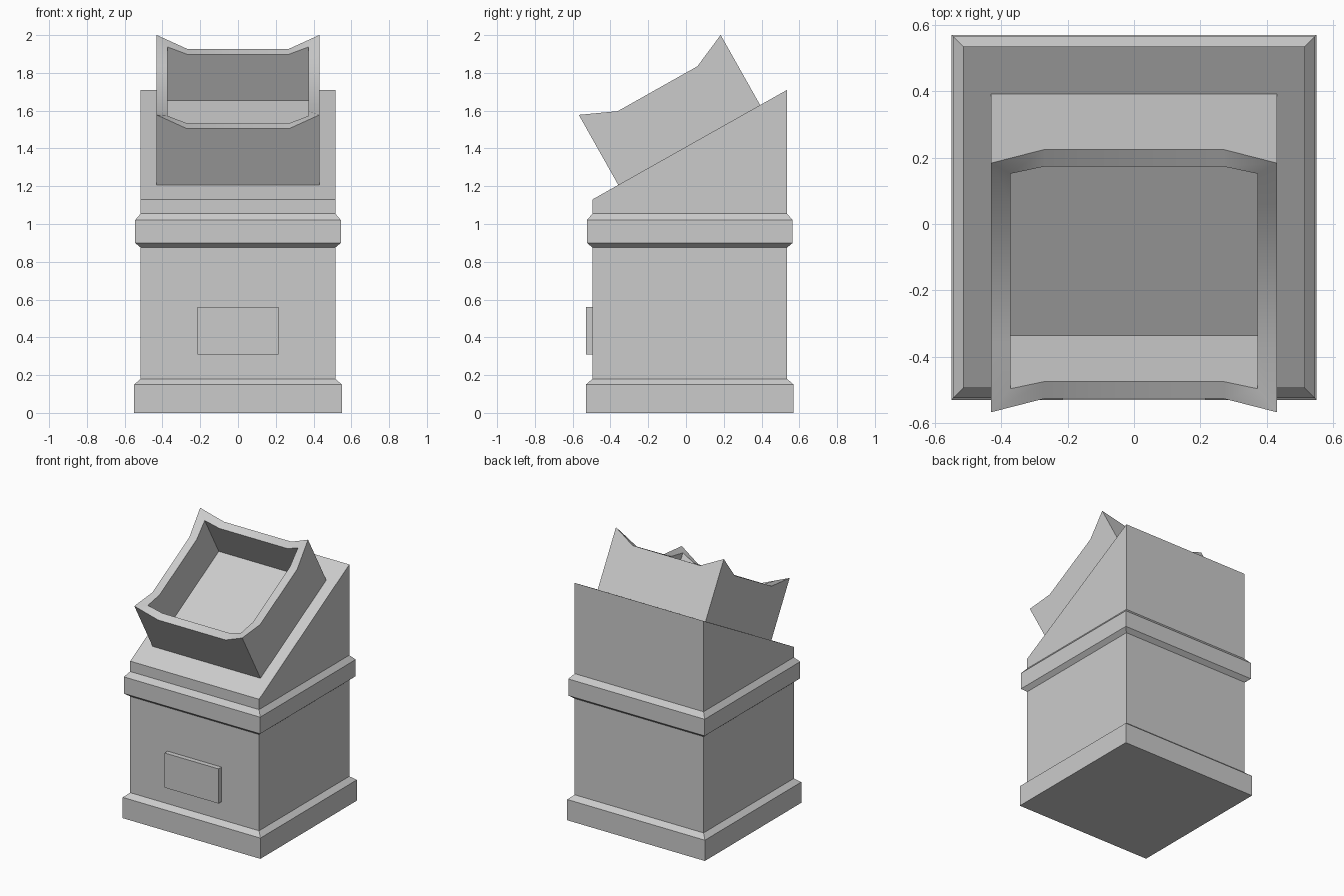
import bpy, bmesh, math
from mathutils import Matrix, Vector

if "Cube" in bpy.data.objects:
    bpy.data.objects.remove(bpy.data.objects["Cube"])


def loft(name, rings):
    """Skin a stack of equal-length closed rings and cap both ends."""
    bm = bmesh.new()
    loops = [[bm.verts.new(p) for p in ring] for ring in rings]
    n = len(loops[0])
    for a, b in zip(loops, loops[1:]):
        for i in range(n):
            j = (i + 1) % n
            bm.faces.new((a[i], a[j], b[j], b[i]))
    bm.faces.new(loops[0][::-1])
    bm.faces.new(loops[-1])
    bmesh.ops.recalc_face_normals(bm, faces=bm.faces[:])
    mesh = bpy.data.meshes.new(name)
    bm.to_mesh(mesh)
    bm.free()
    obj = bpy.data.objects.new(name, mesh)
    bpy.context.collection.objects.link(obj)
    return obj


CY = 0.02            # pedestal centre in y
HALF = 0.515         # pedestal half width
TILT = math.atan2(0.58, 2 * HALF)


def square(h, z):
    return [(sx * h, CY + sy * h, z) for sx, sy in ((-1, -1), (1, -1), (1, 1), (-1, 1))]


# Pedestal: plinth, shaft, moulded band and sloping top
profile = [(0.55, 0), (0.55, 0.15), (HALF, 0.18), (HALF, 0.875), (0.545, 0.90),
           (0.545, 1.02), (HALF, 1.055)]
rings = [square(h, z) for h, z in profile]
rings.append([(x, y, 1.42 + (y - CY) * math.tan(TILT)) for x, y, _ in square(HALF, 0)])
loft("pedestal", rings)

# Front plaque
loft("front_plaque", [[(x, y, z) for x, z in ((-0.215, 0.31), (0.215, 0.31), (0.215, 0.56), (-0.215, 0.56))]
                      for y in (-0.53, -0.49)])


# Tilted tray with raised corners
def tray_ring(h, low, corner):
    ring = []
    for k in range(4):
        turn = Matrix.Rotation(k * math.pi / 2, 3, 'Z')
        knees = 0.27 if k % 2 == 0 else 0.242
        for x, z in ((-h, corner), (-knees, low), (knees, low)):
            ring.append(turn @ Vector((x, -h, z)))
    return ring


tray = loft("tilted_tray", [tray_ring(0.431, 0, 0), tray_ring(0.431, 0.342, 0.426),
                            tray_ring(0.372, 0.342, 0.386), tray_ring(0.372, 0.06, 0.06)])
tray.data.transform(Matrix.Translation((0, 0.017, 1.418)) @ Matrix.Rotation(TILT, 4, 'X'))

# Soft shading across the shallow bends of the rim
bpy.context.view_layer.objects.active = tray
tray.select_set(True)
bpy.ops.object.shade_smooth_by_angle(angle=math.radians(30))
